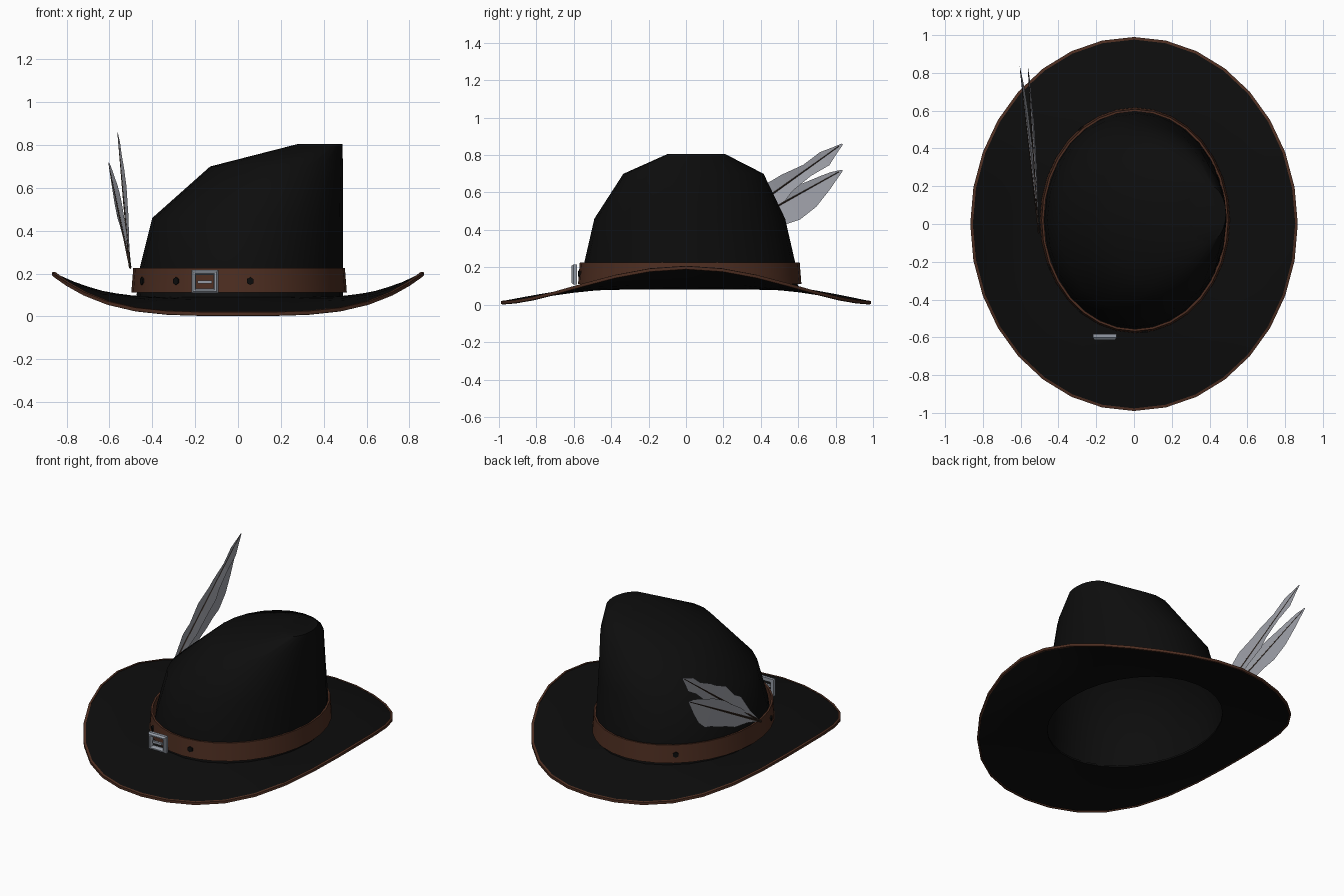
import bpy, bmesh, math
from mathutils import Vector, Matrix

if "Cube" in bpy.data.objects:
    bpy.data.objects.remove(bpy.data.objects["Cube"])


def material(name, rgb):
    m = bpy.data.materials.new(name)
    m.diffuse_color = (*rgb, 1)
    m.use_nodes = True
    m.node_tree.nodes["Principled BSDF"].inputs["Base Color"].default_value = m.diffuse_color
    return m


BLACK = material("black felt", (0.004, 0.004, 0.004))
BROWN = material("brown leather", (0.075, 0.027, 0.015))
SILVER = material("silver metal", (0.30, 0.33, 0.38))
GREY = material("grey feather", (0.34, 0.35, 0.39))
DARK = material("dark quill", (0.035, 0.022, 0.016))


def finish(name, bm, mat, angle=None, recalc=True):
    if recalc:
        bmesh.ops.recalc_face_normals(bm, faces=bm.faces)
    me = bpy.data.meshes.new(name)
    bm.to_mesh(me)
    bm.free()
    me.materials.append(mat)
    ob = bpy.data.objects.new(name, me)
    bpy.context.collection.objects.link(ob)
    if angle:
        bpy.ops.object.select_all(action='DESELECT')
        ob.select_set(True)
        bpy.context.view_layer.objects.active = ob
        bpy.ops.object.shade_smooth_by_angle(angle=math.radians(angle))
    return ob


def loft(name, rings, mat, wrap=False, cap=False, angle=35):
    """Skin a stack of closed rings."""
    bm = bmesh.new()
    vs = [[bm.verts.new(p) for p in r] for r in rings]
    n = len(vs[0])
    for k in range(len(vs) if wrap else len(vs) - 1):
        a, b = vs[k], vs[(k + 1) % len(vs)]
        for i in range(n):
            j = (i + 1) % n
            bm.faces.new((a[i], a[j], b[j], b[i]))
    if cap:
        bm.faces.new(vs[-1])
    return finish(name, bm, mat, angle)


def ellipse(cx, cy, rx, ry, z, n):
    return [(cx + rx * math.cos(2 * math.pi * i / n),
             cy + ry * math.sin(2 * math.pi * i / n), z) for i in range(n)]


# Crown: slanted on the left, upright on the right
crown_levels = [  # z, left x, right x, half depth, centre y
    (0.085, -0.475, 0.49, 0.58, 0.02), (0.22, -0.46, 0.49, 0.565, 0.02),
    (0.46, -0.40, 0.49, 0.51, 0.02), (0.70, -0.13, 0.49, 0.375, 0.04),
    (0.805, 0.28, 0.487, 0.155, 0.055)]
loft("crown", [ellipse((l + r) / 2, cy, (r - l) / 2, d, z, 24)
               for z, l, r, d, cy in crown_levels], BLACK, cap=True, angle=40)


# Brim: sides curl up, front and back dip
def brim_ring(t, dz=0.0, grow=0.0, n=32):
    pts = []
    for i in range(n):
        a = 2 * math.pi * i / n
        c, s = math.cos(a), math.sin(a)
        x = (0.01 + 0.47 * c) * (1 - t) + 0.862 * c * t + grow * c
        y = (0.02 + 0.57 * s) * (1 - t) + 0.985 * s * t + grow * s
        edge = 0.012 + 0.186 * abs(c) ** 3.7
        bend = t ** (1.15 + 0.6 * c * c)
        pts.append((x, y, 0.085 + (edge - 0.085) * bend + dz))
    return pts


steps = [0, 0.25, 0.5, 0.75, 1]
loft("brim", [brim_ring(t, 0.007) for t in steps]
     + [brim_ring(t, -0.004) for t in reversed(steps)], BLACK, wrap=True)
loft("brim_trim", [brim_ring(1, 0.01, -0.009), brim_ring(1, 0.008, 0.005),
                   brim_ring(1, -0.008, 0.005), brim_ring(1, -0.01, -0.004)],
     BROWN, wrap=True, angle=60)

# Leather band around the crown
loft("hat_band", [ellipse(0.005, 0.02, 0.503 + o, 0.597 + o, z, 32) for z, o in
                  ((0.112, 0), (0.225, -0.009), (0.225, -0.021), (0.112, -0.014))],
     BROWN, wrap=True)


# Punched holes as thin dark plates on the band
for k, deg in enumerate((-155, -126, -84, 125)):
    a = math.radians(deg)
    pos = Vector((0.005 + 0.5 * math.cos(a), 0.02 + 0.594 * math.sin(a), 0.165))
    out = Vector((math.cos(a) / 0.5, math.sin(a) / 0.594, 0)).normalized()
    bm = bmesh.new()
    bmesh.ops.create_cone(bm, cap_ends=True, segments=6, radius1=0.018,
                          radius2=0.018, depth=0.009)
    bmesh.ops.transform(bm, verts=bm.verts, matrix=Matrix.Translation(pos)
                        @ out.to_track_quat('Z', 'Y').to_matrix().to_4x4())
    finish(f"band_hole_{k + 1}", bm, BLACK)


# Buckle: bevelled square frame with a short prong
def rect(w, h, y):
    return [(-0.155 + sx * w, y, 0.162 + sz * h)
            for sx, sz in ((-1, -1), (1, -1), (1, 1), (-1, 1))]


loft("buckle_frame", [rect(0.063, 0.054, -0.583), rect(0.063, 0.054, -0.602),
                      rect(0.054, 0.045, -0.613), rect(0.046, 0.038, -0.613),
                      rect(0.040, 0.032, -0.602), rect(0.040, 0.032, -0.583)],
     SILVER, wrap=True, angle=None)
bm = bmesh.new()
bmesh.ops.create_cube(bm, size=1, matrix=Matrix.Translation((-0.155, -0.6, 0.161))
                      @ Matrix.Diagonal((0.066, 0.014, 0.015, 1)))
finish("buckle_prong", bm, SILVER)


# Feathers: folded vanes either side of a tapered quill
def feather(name, tip, profile):
    root, tip = Vector((-0.505, -0.03, 0.24)), Vector(tip)
    axis = tip - root
    d = Vector((0, axis.y, axis.z)).normalized()
    up = Vector((0, -d.z, d.y))
    bm = bmesh.new()
    rows = []
    for t, hi, lo in profile:
        p = root + axis * t
        fold = Vector((0.012, 0, 0)) * math.sin(math.pi * t)
        rows.append([bm.verts.new(q) for q in
                     (p + up * hi + fold, p, p - up * lo + fold)])
    for a, b in zip(rows, rows[1:]):
        for i in (0, 1):
            bm.faces.new((a[i], a[i + 1], b[i + 1], b[i]))
    finish(name + "_vane", bm, GREY)
    side = Vector((1, 0, 0))
    rings = []
    for t, r in ((-0.02, 0.008), (0.5, 0.006), (0.98, 0.002)):
        p = root + axis * t
        rings.append([p + up * r, p + side * r * 0.7, p - up * r, p - side * r * 0.7])
    loft(name + "_quill", rings, DARK, cap=True, angle=None)


feather("upper_feather", (-0.562, 0.835, 0.86),
        [(0.0, 0.004, 0.004), (0.14, 0.03, 0.02), (0.28, 0.075, 0.045),
         (0.36, 0.065, 0.06), (0.48, 0.085, 0.06), (0.60, 0.06, 0.07),
         (0.66, 0.055, 0.05), (0.78, 0.03, 0.042), (0.885, 0.033, 0.053),
         (0.95, 0.015, 0.025), (1.0, 0.002, 0.006)])
feather("lower_feather", (-0.605, 0.835, 0.72),
        [(0.0, 0.004, 0.004), (0.14, 0.02, 0.03), (0.28, 0.045, 0.075),
         (0.40, 0.05, 0.085), (0.50, 0.06, 0.10), (0.59, 0.06, 0.107),
         (0.67, 0.055, 0.122), (0.78, 0.04, 0.105), (0.885, 0.028, 0.062),
         (0.94, 0.02, 0.035), (1.0, 0.002, 0.006)])
